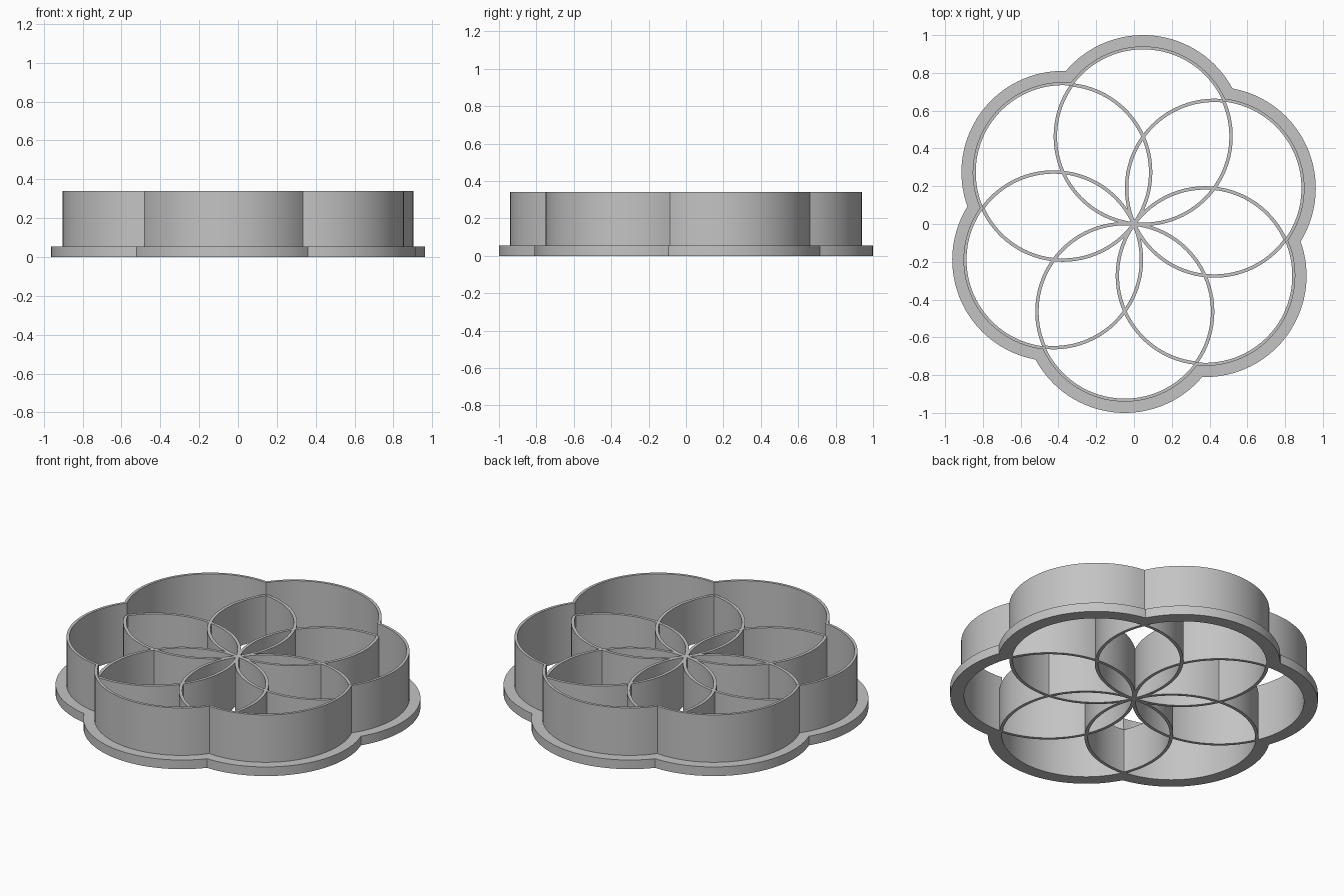
import bpy
import bmesh
from math import radians, cos, sin, sqrt, atan2, pi

cube = bpy.data.objects.get("Cube")
if cube:
    bpy.data.objects.remove(cube, do_unlink=True)

D = 0.466           # distance of each lobe centre from the middle
TURN = radians(84)  # direction of the first lobe
LOBES = 6
ARC_STEPS = 32

grey = bpy.data.materials.new("plain grey")
grey.use_nodes = True
colour = (0.55, 0.55, 0.55, 1)
grey.diffuse_color = colour
grey.node_tree.nodes["Principled BSDF"].inputs["Base Color"].default_value = colour


def lobe_point(lobe, radius, angle):
    """Point on the circle of one lobe, angle measured from outward."""
    a = TURN + lobe * 2 * pi / LOBES
    return (D * cos(a) + radius * cos(a + angle),
            D * sin(a) + radius * sin(a + angle))


def flower(radius):
    """Scalloped outline made of the outer arcs of the six circles."""
    reach = D * cos(pi / 6) + sqrt(radius ** 2 - (D / 2) ** 2)
    half = atan2(reach * sin(pi / 6), reach * cos(pi / 6) - D)
    return [lobe_point(i, radius, half * (2 * k / ARC_STEPS - 1))
            for i in range(LOBES) for k in range(ARC_STEPS)]


def sweep(name, rows, closed):
    """Skin a closed section whose corners each follow one row (points, z)."""
    bm = bmesh.new()
    loops = [[bm.verts.new((x, y, z)) for x, y in pts] for pts, z in rows]
    n = len(loops[0])
    for j, low in enumerate(loops):
        high = loops[(j + 1) % len(loops)]
        for k in range(n if closed else n - 1):
            m = (k + 1) % n
            bm.faces.new((low[k], low[m], high[m], high[k]))
    if not closed:
        bm.faces.new([row[0] for row in loops])
        bm.faces.new([row[-1] for row in loops])
    bmesh.ops.recalc_face_normals(bm, faces=bm.faces)
    mesh = bpy.data.meshes.new(name)
    bm.to_mesh(mesh)
    bm.free()
    mesh.materials.append(grey)
    obj = bpy.data.objects.new(name, mesh)
    bpy.context.collection.objects.link(obj)
    bpy.ops.object.select_all(action="DESELECT")
    obj.select_set(True)
    bpy.context.view_layer.objects.active = obj
    bpy.ops.object.shade_smooth_by_angle(angle=radians(30))
    return obj


# Outer wall with its grip flange, one continuous stepped section
FLANGE, WALL, INSIDE = 0.5366, 0.477, 0.461
FLANGE_TOP, WALL_TOP, LATTICE_TOP = 0.055, 0.34, 0.265
sweep("outer_wall_and_flange", [
    (flower(FLANGE), 0), (flower(FLANGE), FLANGE_TOP),
    (flower(WALL), FLANGE_TOP), (flower(WALL), WALL_TOP),
    (flower(INSIDE), WALL_TOP), (flower(INSIDE), 0)], True)

# Lower inner dividers: the inward arc of each circle, notch to notch
steps = 80
angles = [radians(60 + 240 * k / steps) for k in range(steps + 1)]
for i in range(LOBES):
    outer = [lobe_point(i, 0.474, a) for a in angles]
    inner = [lobe_point(i, 0.456, a) for a in angles]
    sweep(f"petal_divider_{i + 1}", [
        (outer, 0), (outer, LATTICE_TOP), (inner, LATTICE_TOP), (inner, 0)], False)
